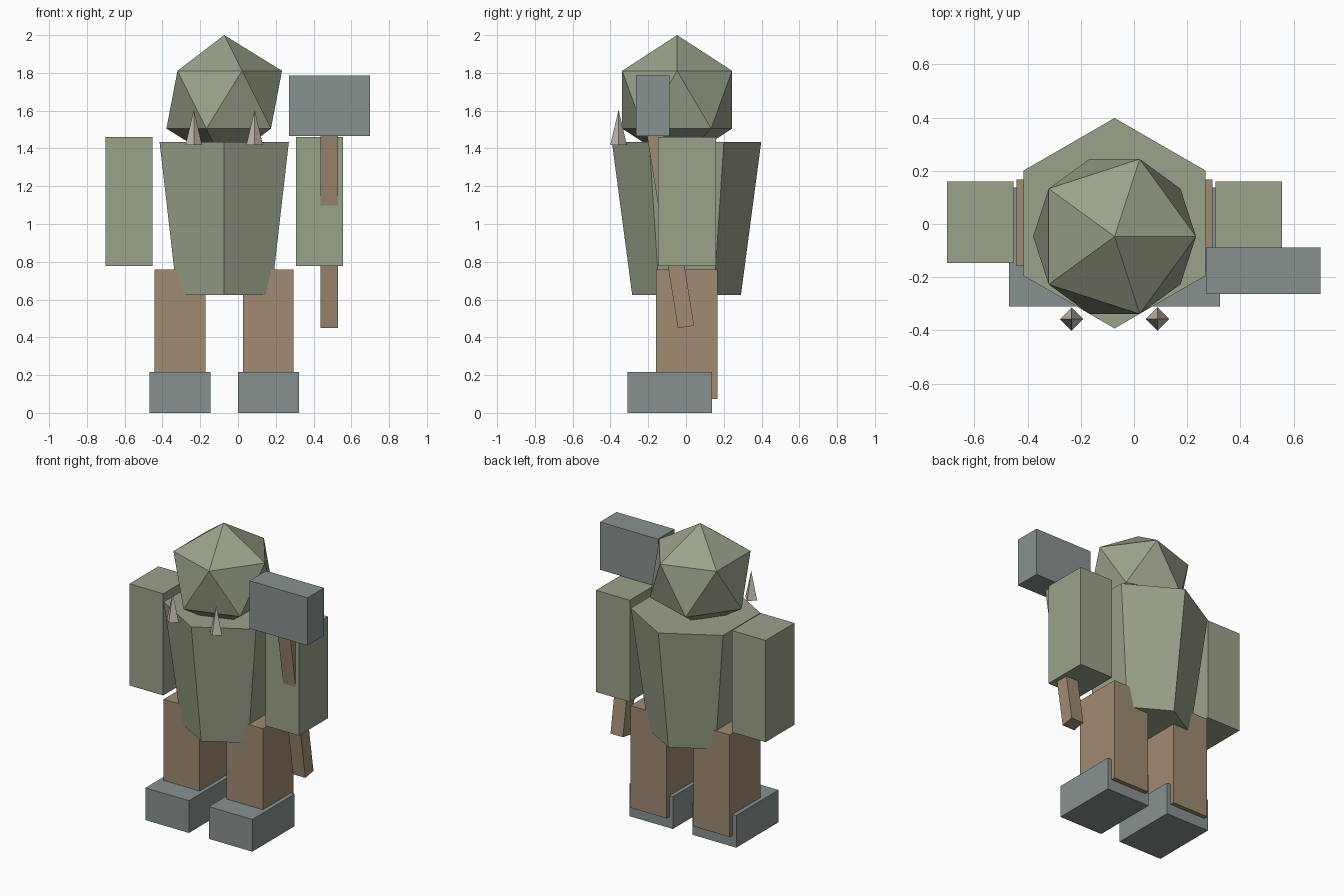
import bpy
import math

if "Cube" in bpy.data.objects:
    bpy.data.objects.remove(bpy.data.objects["Cube"])


def material(name, rgb):
    """Flat colour from 0-255 sRGB values."""
    m = bpy.data.materials.new(name)
    lin = [((c / 255 + 0.055) / 1.055) ** 2.4 for c in rgb]
    m.diffuse_color = (*lin, 1)
    m.use_nodes = True
    m.node_tree.nodes["Principled BSDF"].inputs["Base Color"].default_value = m.diffuse_color
    return m


skin = material("moss green", (154, 162, 138))
hide = material("leather brown", (161, 139, 114))
stone = material("stone grey", (137, 146, 145))
bone = material("bone", (200, 190, 176))


def finish(name, mat):
    ob = bpy.context.object
    ob.name = name
    ob.data.materials.append(mat)
    return ob


def box(name, center, size, mat, tilt=0):
    bpy.ops.mesh.primitive_cube_add(size=1, location=center, rotation=(tilt, 0, 0))
    ob = finish(name, mat)
    ob.scale = size
    return ob


def cone(name, sides, r1, r2, base, height, mat, turn=0):
    x, y, z = base
    bpy.ops.mesh.primitive_cone_add(vertices=sides, radius1=r1, radius2=r2, depth=height,
                                    location=(x, y, z + height / 2), rotation=(0, 0, turn))
    return finish(name, mat)


MID = -0.073  # body centre line in x

# Body: hexagonal torso with a corner facing forward, faceted head
cone("torso", 6, 0.288, 0.395, (MID, 0.003, 0.625), 0.808, skin)
bpy.ops.mesh.primitive_ico_sphere_add(subdivisions=1, radius=0.342, location=(MID, -0.047, 1.658))
finish("head", skin)

# Mirrored limbs and tusks
for side, s in (("left", 1), ("right", -1)):
    box(side + "_arm", (MID + s * 0.504, 0.006, 1.119), (0.25, 0.306, 0.682), skin)
    box(side + "_leg", (MID + s * 0.234, 0.004, 0.417), (0.268, 0.325, 0.685), hide)
    box(side + "_foot", (MID + s * 0.235, -0.086, 0.108), (0.323, 0.448, 0.216), stone)
    cone(side + "_tusk", 4, 0.044, 0, (MID + s * 0.161, -0.357, 1.418), 0.187, bone)

# Hammer: handle leaning forward through the hand, block head
lean = math.radians(9.1)
length = 1.17
box("hammer_handle",
    (0.484, -math.sin(lean) * length / 2, 0.455 + math.cos(lean) * length / 2),
    (0.092, 0.087, length), hide, lean)
box("hammer_head", (0.485, -0.176, 1.625), (0.43, 0.175, 0.32), stone)
